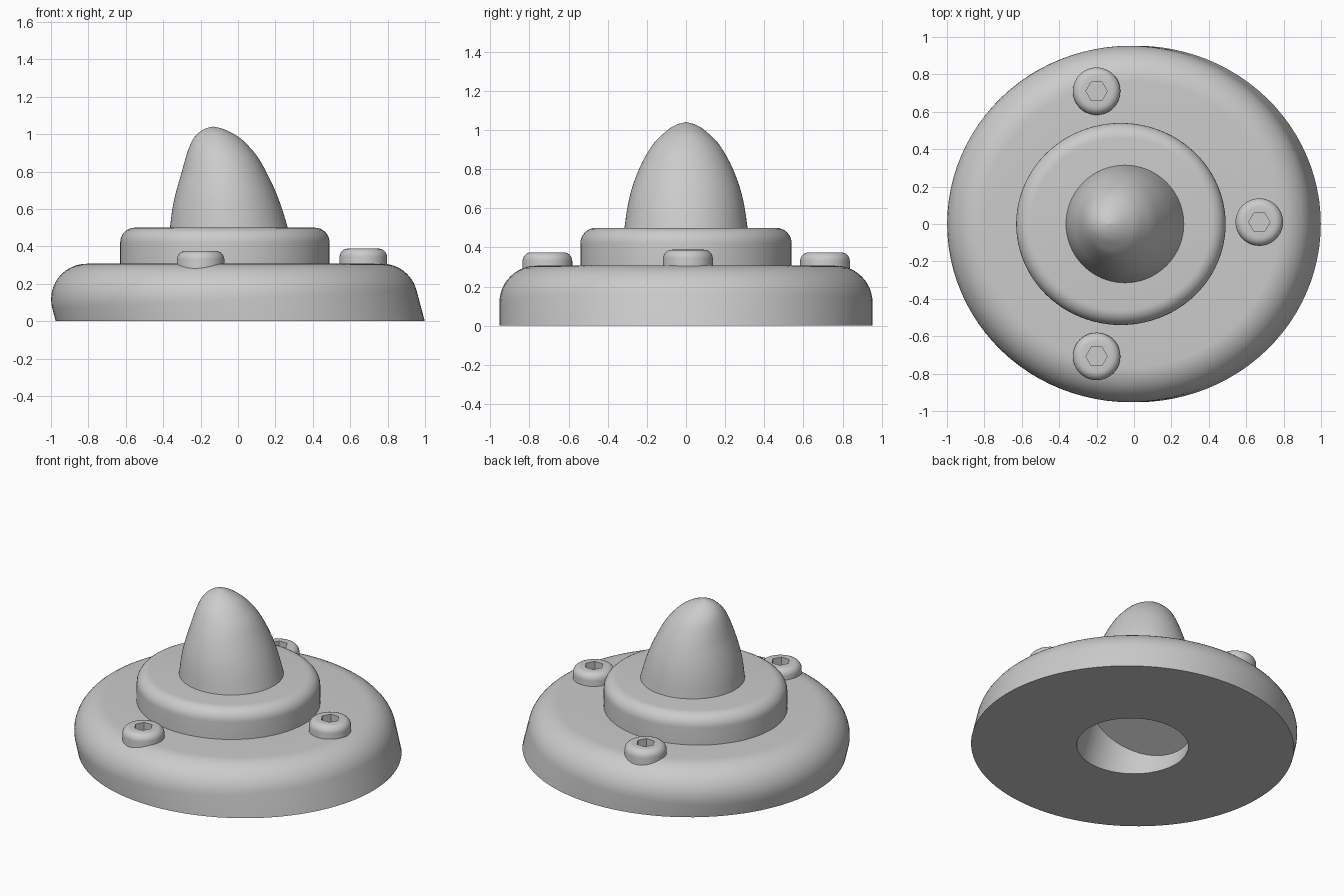
import bpy, bmesh
from math import sin, cos, pi, radians
from mathutils import Vector

cube = bpy.data.objects.get("Cube")
if cube:
    bpy.data.objects.remove(cube, do_unlink=True)

grey = bpy.data.materials.new("plain_grey")
grey.use_nodes = True
colour = (0.6, 0.6, 0.6, 1)
grey.diffuse_color = colour
grey.node_tree.nodes["Principled BSDF"].inputs["Base Color"].default_value = colour

TILT = radians(15)
AXIS = Vector((-sin(TILT), 0, cos(TILT)))
ACROSS = Vector((cos(TILT), 0, sin(TILT)))
SIDE, UP = Vector((0, 1, 0)), Vector((0, 0, 1))


def angles(n):
    return [2 * pi * i / n for i in range(n)]


def ellipse(cx, cy, rx, ry, z, n=96):
    return [Vector((cx + rx * cos(a), cy + ry * sin(a), z)) for a in angles(n)]


def loft(name, rings, cap_start=False, cap_end=False):
    """Skin a stack of equal-count rings and shade it smooth."""
    bm = bmesh.new()
    loops = [[bm.verts.new(p) for p in ring] for ring in rings]
    for low, high in zip(loops, loops[1:]):
        for i in range(len(low)):
            j = (i + 1) % len(low)
            bm.faces.new((low[i], low[j], high[j], high[i]))
    if cap_start:
        bm.faces.new(loops[0][::-1])
    if cap_end:
        bm.faces.new(loops[-1])
    mesh = bpy.data.meshes.new(name)
    bm.to_mesh(mesh)
    bm.free()
    mesh.materials.append(grey)
    obj = bpy.data.objects.new(name, mesh)
    bpy.context.collection.objects.link(obj)
    bpy.ops.object.select_all(action="DESELECT")
    obj.select_set(True)
    bpy.context.view_layer.objects.active = obj
    bpy.ops.object.shade_smooth_by_angle(angle=radians(35))


def slide(p, z):
    """Move a point along the tilted axis to height z."""
    return p + AXIS * ((z - p.z) / AXIS.z)


# Base: leaning cylinder with a rolled top edge and a slanted blind hole below
TOP, FILLET, RADIUS, CX = 0.307, 0.19, 0.953, 0.012
normals = [ACROSS * cos(a) + SIDE * sin(a) for a in angles(96)]
centres = [slide(Vector((CX, 0, 0)) + n * (RADIUS - FILLET), TOP - FILLET) for n in normals]
rim = ellipse(CX, 0, 0.34, 0.33, 0)
ceiling = [p + AXIS * (0.26 + 0.45 * p.x) for p in rim]
rings = [ceiling, rim]
rings.append([slide(c + n * FILLET, 0) for c, n in zip(centres, normals)])
for k in range(13):
    rings.append([c + n.slerp(UP, k / 12) * FILLET for c, n in zip(centres, normals)])
rings.append(ellipse(-0.07, 0, 0.5, 0.48, TOP))
loft("base", rings, cap_start=True)

# Collar: upright oval step with a rounded edge
ROUND = 0.08
rings = [ellipse(-0.07, 0, 0.56, 0.54, 0.28)]
for k in range(9):
    a = k / 8 * pi / 2
    inset = ROUND * (1 - cos(a))
    rings.append(ellipse(-0.07, 0, 0.56 - inset, 0.54 - inset, 0.42 + ROUND * sin(a)))
loft("collar", rings, cap_end=True)

# Spike: leaning cone with a blunt tip; height, left edge, right edge, half depth
SPIKE = [(0.48, -0.366, 0.272, 0.317), (0.6, -0.351, 0.236, 0.3),
         (0.7, -0.329, 0.198, 0.277), (0.8, -0.3, 0.15, 0.24),
         (0.88, -0.278, 0.104, 0.199), (0.94, -0.257, 0.053, 0.158),
         (0.98, -0.236, 0.01, 0.117), (1.01, -0.207, -0.04, 0.08),
         (1.03, -0.173, -0.086, 0.04), (1.04, -0.135, -0.131, 0.002)]


def smooth_rows(rows, steps=4):
    """Catmull-Rom refinement of the section table."""
    rows = [rows[0]] + rows + [rows[-1]]
    for p0, p1, p2, p3 in zip(rows, rows[1:], rows[2:], rows[3:]):
        for k in range(steps):
            t = k / steps
            yield [b + t / 2 * (c - a + t * (2 * a - 5 * b + 4 * c - d + t * (3 * (b - c) + d - a)))
                   for a, b, c, d in zip(p0, p1, p2, p3)]
    yield rows[-1]


loft("spike", [ellipse((l + r) / 2, 0, (r - l) / 2, w, z)
               for z, l, r, w in smooth_rows(SPIKE)], cap_end=True)


# Screws: rounded heads with hexagonal sockets
def screw(name, x, y, top):
    edge = 0.045
    rings = [ellipse(x, y, 0.127, 0.127, 0.2, 48)]
    for k in range(7):
        a = k / 6 * pi / 2
        r = 0.127 - edge * (1 - cos(a))
        rings.append(ellipse(x, y, r, r, top - edge + edge * sin(a), 48))
    for z in (top, top - 0.05):
        ring = []
        for a in angles(48):
            r = 0.057 * cos(pi / 6) / cos(a % (pi / 3) - pi / 6)
            ring.append(Vector((x + r * cos(a), y + r * sin(a), z)))
        rings.append(ring)
    loft(name, rings, cap_end=True)


screw("left_screw", 0.67, 0.01, 0.388)
screw("back_screw", -0.2, 0.71, 0.375)
screw("front_screw", -0.2, -0.708, 0.375)
